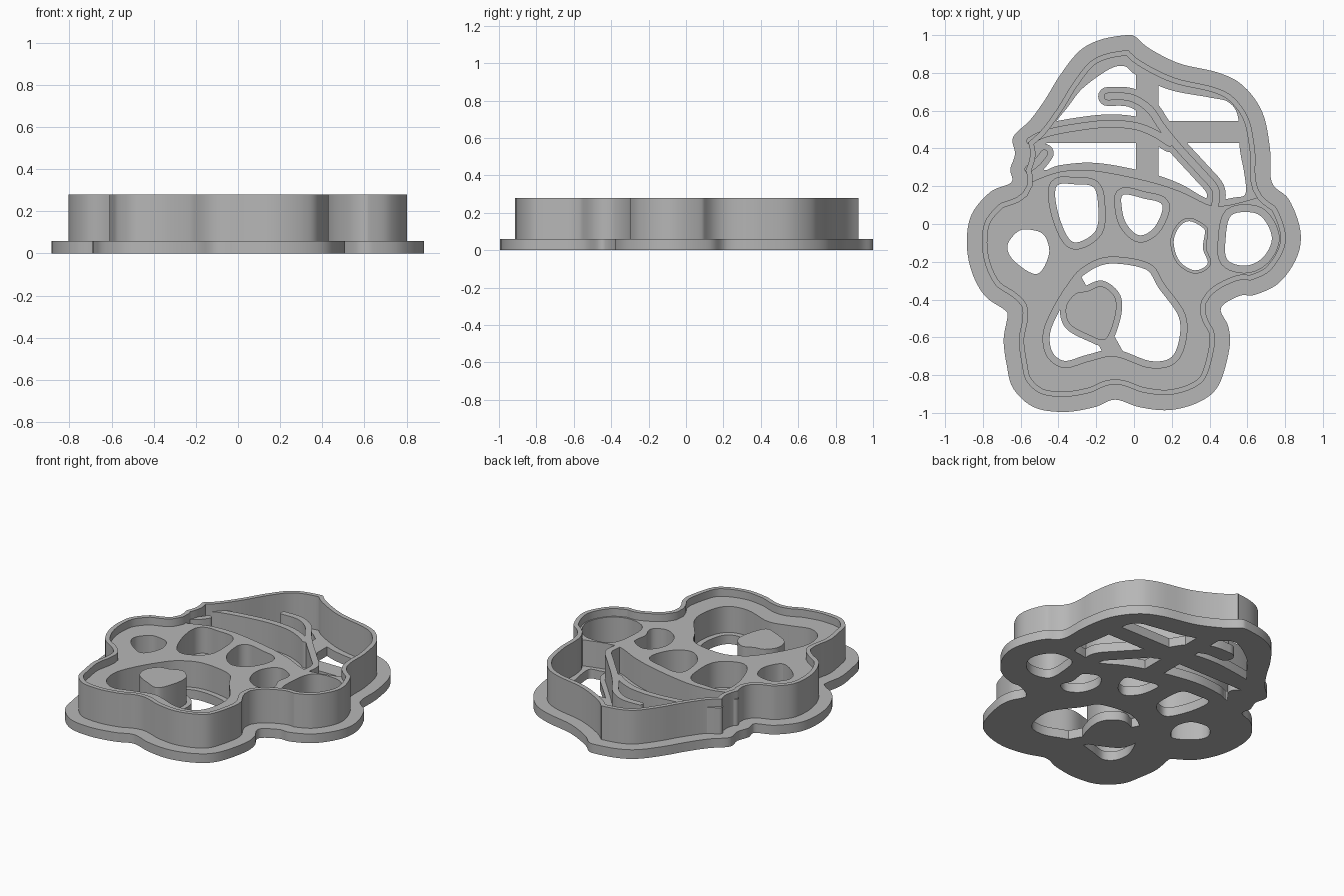
import bpy, bmesh, math
from mathutils import Vector

cube = bpy.data.objects.get("Cube")
if cube:
    bpy.data.objects.remove(cube, do_unlink=True)

grey = bpy.data.materials.new("grey plastic")
grey.use_nodes = True
grey.diffuse_color = (0.47, 0.47, 0.47, 1)
grey.node_tree.nodes["Principled BSDF"].inputs["Base Color"].default_value = grey.diffuse_color

BASE, PLATE, WALL = 0.06, 0.23, 0.28


def smooth(points, closed=True, steps=6):
    """Catmull-Rom curve through 2D points."""
    p = [Vector(q) for q in points]
    n = len(p)
    get = (lambda i: p[i % n]) if closed else (lambda i: p[max(0, min(n - 1, i))])
    out = []
    for i in range(n if closed else n - 1):
        a, b, c, d = (get(i + k) for k in (-1, 0, 1, 2))
        for s in range(steps):
            t = s / steps
            out.append(0.5 * (2 * b + (c - a) * t + (2 * a - 5 * b + 4 * c - d) * t * t
                              + (3 * b - a - 3 * c + d) * t ** 3))
    return out if closed else out + [p[-1]]


def offset(loop, dist):
    """Grow (positive) or shrink (negative) a closed loop."""
    n = len(loop)
    area = sum(loop[i - 1].cross(loop[i]) for i in range(n))
    sign = 1 if area > 0 else -1
    out = []
    for i, p in enumerate(loop):
        e1 = (p - loop[i - 1]).normalized()
        e2 = (loop[(i + 1) % n] - p).normalized()
        m = Vector((e1.y + e2.y, -e1.x - e2.x)).normalized() * sign
        q = p + m * dist / max(0.6, math.sqrt((1 + e1.dot(e2)) / 2))
        if min((q - r).length for r in loop) > abs(dist) * 0.97:
            out.append(q)
    return out


def strip(points, width):
    """Outline of a round-ended band along an open path."""
    path = smooth(points, closed=False)
    r = width / 2
    sides = []
    for pts in (path, path[::-1]):
        for i, p in enumerate(pts):
            t = (pts[min(i + 1, len(pts) - 1)] - pts[max(i - 1, 0)]).normalized()
            side = Vector((t.y, -t.x))
            sides.append(p + side * r)
        for k in range(1, 8):
            a = math.pi * k / 8
            sides.append(pts[-1] + (side * math.cos(a) + t * math.sin(a)) * r)
    return sides


def slab(name, loops, height):
    """Extrude an outline, with any further loops as holes, up from the ground."""
    cu = bpy.data.curves.new(name, "CURVE")
    cu.dimensions, cu.fill_mode, cu.extrude = "2D", "BOTH", height / 2
    for loop in loops:
        sp = cu.splines.new("POLY")
        sp.points.add(len(loop) - 1)
        for pt, v in zip(sp.points, loop):
            pt.co = (v[0], v[1], 0, 1)
        sp.use_cyclic_u = True
    ob = bpy.data.objects.new(name, cu)
    bpy.context.collection.objects.link(ob)
    bpy.ops.object.select_all(action="DESELECT")
    ob.select_set(True)
    bpy.context.view_layer.objects.active = ob
    bpy.ops.object.convert(target="MESH")
    ob = bpy.context.object
    ob.name = name
    bm = bmesh.new()
    bm.from_mesh(ob.data)
    bmesh.ops.translate(bm, verts=bm.verts, vec=(0, 0, height / 2))
    bmesh.ops.remove_doubles(bm, verts=bm.verts, dist=0.0005)
    bmesh.ops.recalc_face_normals(bm, faces=bm.faces)
    bm.to_mesh(ob.data)
    bm.free()
    ob.data.materials.clear()
    ob.data.materials.append(grey)
    bpy.ops.object.shade_smooth_by_angle(angle=math.radians(30))
    return ob


# Outer silhouette of the flange, clockwise from the hat tip
outline = smooth([
    (-.04, 1), (.01, .99), (.08, .93), (.24, .85), (.45, .8), (.58, .73), (.68, .59),
    (.72, .4), (.73, .22), (.82, .13), (.88, -.03), (.865, -.17), (.77, -.31),
    (.64, -.375), (.56, -.38), (.46, -.445), (.5, -.545), (.505, -.66), (.45, -.85),
    (.35, -.94), (.19, -.985), (.03, -.97), (-.1, -.93), (-.21, -.97), (-.37, -.995),
    (-.53, -.97), (-.64, -.87), (-.675, -.74), (-.69, -.61), (-.67, -.49),
    (-.685, -.455), (-.79, -.38), (-.86, -.25), (-.885, -.1), (-.86, .05),
    (-.76, .17), (-.65, .22), (-.655, .29), (-.63, .37), (-.64, .46), (-.55, .55),
    (-.47, .66), (-.39, .79), (-.29, .915), (-.18, .975)])

# Brim line, left to right: upper edge of the paw plate
brim = smooth([(-.55, .22), (-.4, .275), (-.25, .285), (-.1, .265), (.1, .22),
               (.25, .17), (.4, .1), (.5, .1), (.62, .13)], closed=False)

# Openings in the base, each with the ledge it leaves below the plate
pad = smooth([(-.13, -.175), (.08, -.21), (.16, -.32), (.27, -.48), (.27, -.635),
              (.21, -.74), (.08, -.76), (-.1, -.7), (-.235, -.725), (-.37, -.76),
              (-.46, -.7), (-.48, -.58), (-.43, -.45), (-.35, -.32), (-.27, -.23)])
openings = [
    (offset(pad, -.035), .035),
    (smooth([(-.41, .2), (-.31, .21), (-.215, .195), (-.19, .1), (-.2, -.03), (-.29, -.095),
             (-.35, -.07), (-.405, .07)]), .035),
    (smooth([(-.055, .155), (.05, .135), (.15, .1), (.11, -.015), (.03, -.06), (-.04, 0),
             (-.065, .09)]), .035),
    (smooth([(-.615, -.04), (-.55, -.03), (-.475, -.06), (-.45, -.16), (-.515, -.265),
             (-.635, -.195), (-.67, -.115)]), 0),
    (smooth([(.295, .015), (.365, -.02), (.375, -.05), (.365, -.13), (.39, -.21),
             (.32, -.245), (.24, -.195), (.21, -.095), (.24, -.015)]), .015),
    (smooth([(.515, .045), (.63, .06), (.695, .015), (.73, -.08), (.685, -.175),
             (.595, -.22), (.495, -.19), (.485, -.08)]), .038),
]
hat_opening = smooth([
    (-.13, .82), (-.05, .835), (.01, .79), (.19, .71), (.4, .67), (.5, .645), (.55, .57),
    (.56, .4), (.585, .26), (.59, .16), (.53, .14), (.4, .13), (.25, .21), (.1, .265),
    (-.1, .31), (-.25, .325), (-.4, .31), (-.48, .29), (-.47, .42), (-.42, .53),
    (-.35, .62), (-.27, .72)])

# Base flange, cutting wall and raised paw plate
holes = [h for h, ledge in openings]
slab("base_flange", [outline, hat_opening] + holes, BASE)
slab("cutting_wall", [offset(outline, -.08), offset(outline, -.108)], WALL)
lower = [p for p in offset(outline, -.095) if p.y < .15]
slab("paw_plate", [lower + brim] + [offset(h, d) if d else h for h, d in openings], PLATE)

# Hat ribs, each standing on a wider foot
ribs = {
    "hat_fold": [(-.14, .675), (-.02, .67), (.08, .61), (.15, .51), (.24, .4),
                 (.35, .28), (.43, .185), (.43, .1)],
    "hat_band": [(-.55, .44), (-.48, .475), (-.35, .505), (-.15, .53), (0, .52), (.1, .485),
                 (.19, .43)],
    "hat_tuck": [(-.56, .29), (-.51, .33), (-.475, .375)],
}
for name, path in ribs.items():
    slab(name + "_rib", [strip(path, .04)], PLATE)
    slab(name + "_foot", [strip(path, .1)], BASE)

# Heart stamp with its foot
heart = smooth([(-.245, -.355), (-.17, -.33), (-.1, -.39), (-.1, -.49), (-.15, -.61),
                (-.235, -.59), (-.34, -.53), (-.36, -.44), (-.31, -.37)])
slab("heart_stamp", [heart], PLATE)
slab("heart_foot", [offset(heart, .03)], BASE)

# Flat struts that tie the loose parts to the base
slab("strut_upright", [[(.01, .2), (.13, .2), (.13, .78), (.01, .83)]], BASE)
slab("strut_cross", [[(-.5, .43), (.58, .43), (.58, .545), (-.5, .545)]], BASE)
slab("strut_heart", [[(-.37, -.31), (-.29, -.26), (-.05, -.69), (-.16, -.69)]], BASE)
